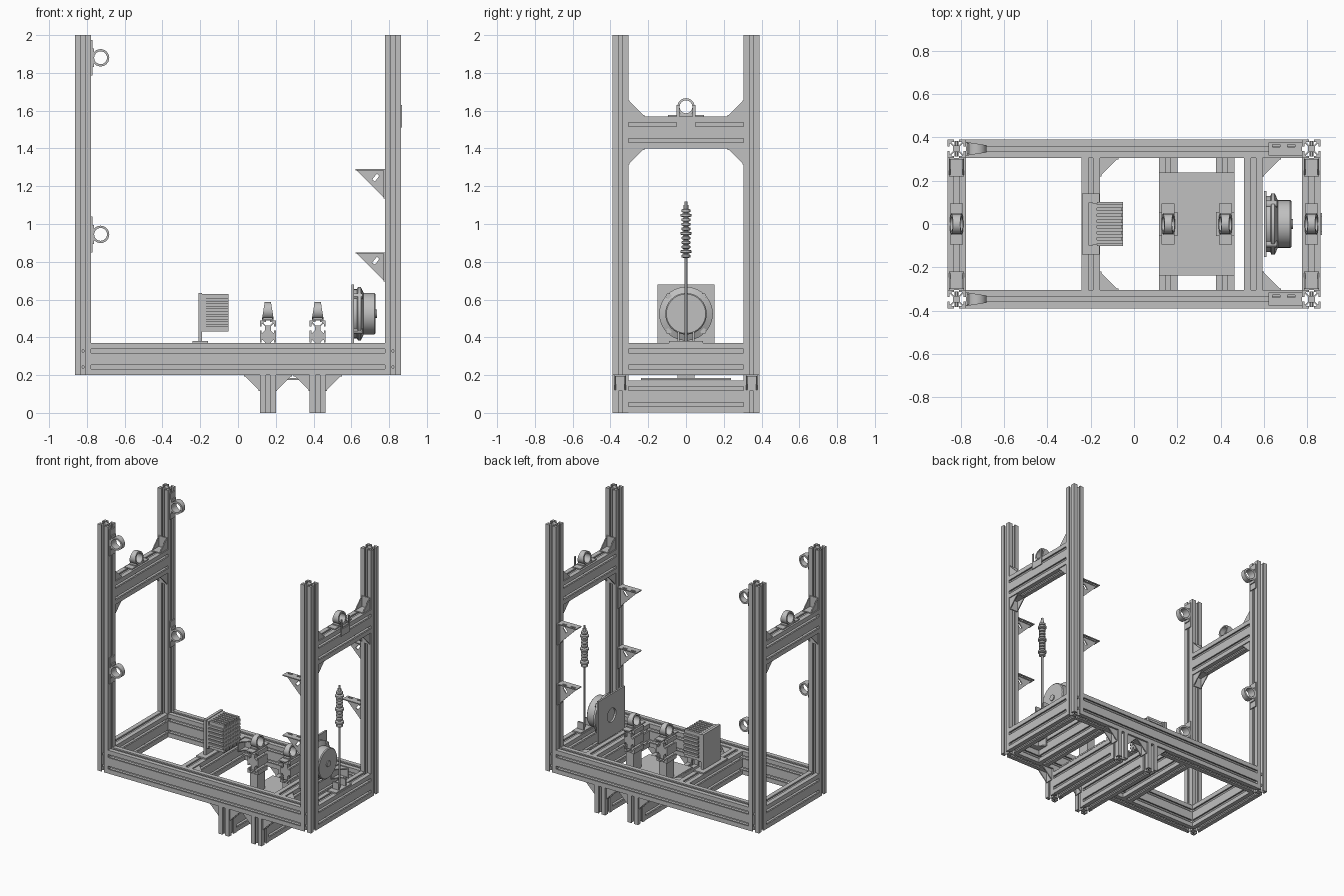
import bpy, bmesh, math
from mathutils import Matrix, Vector

cube = bpy.data.objects.get("Cube")
if cube:
    bpy.data.objects.remove(cube)

SILVER = (0.527, 0.527, 0.527, 1)
GREY = bpy.data.materials.new("silver grey")
GREY.use_nodes = True
GREY.diffuse_color = SILVER
GREY.node_tree.nodes["Principled BSDF"].inputs["Base Color"].default_value = SILVER

C = 0.085          # extrusion cell size
PX, PY = 0.82, 0.3475   # post centres
LOW, TOP = 0.2, 0.37    # base frame heights
made = []


def finish(name, bm):
    bmesh.ops.recalc_face_normals(bm, faces=bm.faces)
    me = bpy.data.meshes.new(name)
    bm.to_mesh(me)
    bm.free()
    ob = bpy.data.objects.new(name, me)
    bpy.context.collection.objects.link(ob)
    me.materials.append(GREY)
    made.append(ob)
    return ob


def prism(name, pts, axis, lo, hi):
    """Extrude a 2D outline along an axis."""
    def place(u, v, t):
        return {"x": (t, u, v), "y": (u, t, v), "z": (u, v, t)}[axis]
    bm = bmesh.new()
    a = [bm.verts.new(place(u, v, lo)) for u, v in pts]
    b = [bm.verts.new(place(u, v, hi)) for u, v in pts]
    bm.faces.new(a)
    bm.faces.new(b)
    for i in range(len(a)):
        j = (i + 1) % len(a)
        bm.faces.new((a[i], a[j], b[j], b[i]))
    return finish(name, bm)


def box(name, x0, x1, y0, y1, z0, z1):
    return prism(name, [(x0, y0), (x1, y0), (x1, y1), (x0, y1)], "z", z0, z1)


def circle(u, v, r, n=24):
    return [(u + r * math.cos(i * math.tau / n), v + r * math.sin(i * math.tau / n)) for i in range(n)]


def lathe(name, prof, axis, origin, n=24):
    """Spin (radius, along) pairs about an axis."""
    bm = bmesh.new()
    rings = []
    for r, t in prof:
        ring = []
        for u, v in circle(0, 0, r, n):
            p = (t, u, v) if axis == "x" else (u, v, t)
            ring.append(bm.verts.new(Vector(origin) + Vector(p)))
        rings.append(ring)
    for a, b in zip(rings, rings[1:]):
        for i in range(n):
            bm.faces.new((a[i], a[(i + 1) % n], b[(i + 1) % n], b[i]))
    bm.faces.new(rings[0])
    bm.faces.new(rings[-1])
    return finish(name, bm)


def cut(ob, cutter):
    """Subtract one object from another and drop the cutter."""
    mod = ob.modifiers.new("cut", "BOOLEAN")
    mod.operation, mod.object, mod.solver, mod.use_self = "DIFFERENCE", cutter, "EXACT", True
    dg = bpy.context.evaluated_depsgraph_get()
    me = bpy.data.meshes.new_from_object(ob.evaluated_get(dg))
    ob.modifiers.clear()
    ob.data = me
    made.remove(cutter)
    bpy.data.objects.remove(cutter)


# Slotted extrusion outline, one cell wide and n cells tall
HALF_SLOT = [(-0.011, 0), (-0.011, 0.01), (-0.024, 0.01), (-0.024, 0.014), (-0.011, 0.027)]
SLOT = HALF_SLOT + [(-s, d) for s, d in reversed(HALF_SLOT)]


def outline(u, v, n):
    w, h = C / 2, n * C / 2
    mids = [(i - (n - 1) / 2) * C for i in range(n)]
    pts = [(-w, -h)] + [(s, -h + d) for s, d in SLOT]
    pts += [(w, -h)] + [(w - d, m + s) for m in mids for s, d in SLOT]
    pts += [(w, h)] + [(-s, h - d) for s, d in SLOT]
    pts += [(-w, h)] + [(-w + d, m - s) for m in reversed(mids) for s, d in SLOT]
    return [(u + a, v + b) for a, b in pts]


def rail(name, axis, u, v, lo, hi, n=2):
    return prism(name, outline(u, v, n), axis, lo, hi)


def bracket(name, corner, a, b, size, width, sides):
    """Corner bracket: two flanges along a and b joined by triangular webs."""
    a, b, o = Vector(a), Vector(b), Vector(corner)
    c = a.cross(b)
    t = 0.007

    def slab(poly, lo, hi):
        p = [[bm.verts.new(o + a * x + b * y + c * z) for x, y in poly] for z in (lo, hi)]
        bm.faces.new(p[0])
        bm.faces.new(p[1])
        for i in range(len(poly)):
            j = (i + 1) % len(poly)
            bm.faces.new((p[0][i], p[0][j], p[1][j], p[1][i]))
    bm = bmesh.new()
    w = width / 2
    slab([(0, 0), (size, 0), (size, t), (0, t)], -w, w)
    slab([(0, 0), (t, 0), (t, size), (0, size)], -w, w)
    for s in sides:
        slab([(0, 0), (size, 0), (0, size)], s * (w - t / 2) - t / 2, s * (w - t / 2) + t / 2)
    return finish(name, bm)


def ring_guide(name, loc, sideways=False):
    """Tapered ring standing on a flanged foot."""
    bm = bmesh.new()
    n, loops = 24, []
    for r, s in ((0.034, -1), (0.046, -1), (0.046, 1), (0.034, 1)):
        loops.append([bm.verts.new((s * (0.032 - 0.16 * v), u, v)) for u, v in circle(0, 0.05, r, n)])
    for k in range(4):
        a, b = loops[k], loops[(k + 1) % 4]
        for i in range(n):
            bm.faces.new((a[i], a[(i + 1) % n], b[(i + 1) % n], b[i]))
    for w, l, h in ((0.06, 0.19, 0.008), (0.05, 0.1, 0.016)):
        m = Matrix.Translation((0, 0, h / 2)) @ Matrix.Diagonal((w, l, h, 1))
        bmesh.ops.create_cube(bm, size=1, matrix=m)
    turn = Matrix(((0, 0, 1), (1, 0, 0), (0, 1, 0))) if sideways else Matrix.Identity(3)
    bmesh.ops.transform(bm, matrix=Matrix.Translation(loc) @ turn.to_4x4(), verts=bm.verts)
    return finish(name, bm)


# Posts and long side rails
IN_X, IN_Y = PX - C / 2, PY - C / 2
MID = (LOW + TOP) / 2
for sy in (-1, 1):
    for sx in (-1, 1):
        rail("corner_post", "z", sx * PX, sy * PY, LOW, 2, 1)
        for z in (LOW + C / 2, TOP - C / 2):
            prism("post_bolt", circle(sx * PX, z, 0.009, 6), "y", sy * PY - 0.035, sy * PY + 0.035)
    rail("side_rail", "x", sy * PY, MID, -IN_X, IN_X)

# End rails, upper cross rails and their corner brackets
for sx in (-1, 1):
    rail("end_rail", "y", sx * PX, MID, -IN_Y, IN_Y)
    rail("upper_cross_rail", "y", sx * PX, 1.485, -IN_Y, IN_Y)
    ring_guide("cross_rail_ring", (sx * PX, 0, 1.57))
    for sy in (-1, 1):
        for z, up in ((1.57, 1), (1.4, -1)):
            bracket("cross_rail_bracket", (sx * PX, sy * IN_Y, z), (0, -sy, 0), (0, 0, up), C, 0.07, (-1, 1))

# Inner cross rails of the base
for x in (-0.2, 0.552):
    rail("inner_cross_rail", "y", x, MID, -IN_Y, IN_Y)
    for sy in (-1, 1):
        bracket("inner_bracket", (x + C / 2, sy * IN_Y, TOP - C / 2),
                (1, 0, 0), (0, -sy, 0), C, 0.07, (-1, 1))

# Hanging lower rails, pedestals and tray
for x in (0.158, 0.422):
    rail("lower_rail", "y", x, 0.0875, -IN_Y, IN_Y)
    for sy in (-1, 1):
        rail("short_leg", "z", x, sy * PY, 0, LOW, 1)
        for sx in (-1, 1):
            bracket("leg_bracket", (x + sx * C / 2, sy * PY, LOW), (sx, 0, 0), (0, 0, -1), C, 0.06, (-1, 1))
    box("pedestal_spacer", x - 0.03, x + 0.03, -0.045, 0.045, 0.185, 0.32)
    rail("pedestal", "y", x, 0.405, -0.055, 0.055)
    ring_guide("pedestal_ring", (x, 0, 0.49))
box("tray_plate", 0.115, 0.465, -0.237, 0.237, 0.174, 0.185)

# Large slotted shelf brackets on the left-hand posts
for sy in (-1, 1):
    for z in (1.29, 0.85):
        y = sy * PY
        shelf = bracket("shelf_bracket", (IN_X, y, z), (-1, 0, 0), (0, 0, -1), 0.155, 0.06, (0,))
        hole = [(0.71, z - 0.055), (0.725, z - 0.065), (0.748, z - 0.035), (0.735, z - 0.024)]
        cut(shelf, prism("hole_cutter", hole, "y", y - 0.01, y + 0.01))
        for x in (0.64, 0.71):
            cut(shelf, box("slot_cutter", x, x + 0.035, y + 0.008, y + 0.02, z - 0.02, z + 0.02))

# Cable rings on the right-hand posts
for sy in (-1, 1):
    for z in (1.88, 0.945):
        ring_guide("post_ring", (-IN_X, sy * PY, z), True)

# Forked plate on the outer face of one upper rail
fork = [(-0.05, 1.51), (0.05, 1.51), (0.05, 1.63), (0.035, 1.63),
        (0.035, 1.56), (-0.035, 1.56), (-0.035, 1.63), (-0.05, 1.63)]
prism("fork_plate", fork, "x", PX + C / 2, PX + C / 2 + 0.007)

# Finned motor on its upright plate
box("motor_foot", -0.24, -0.16, -0.14, 0.14, TOP, 0.38)
box("motor_plate", -0.21, -0.19, -0.1, 0.1, 0.38, 0.635)
box("motor_flange", -0.19, -0.17, -0.095, 0.095, 0.43, 0.63)
box("motor_body", -0.17, -0.055, -0.085, 0.085, 0.445, 0.615)
for i in range(7):
    d = (i - 3) * 0.027
    box("motor_top_fin", -0.17, -0.05, d - 0.008, d + 0.008, 0.43, 0.63)
for i in range(6):
    d = (i - 2.5) * 0.027
    box("motor_side_fin", -0.17, -0.05, -0.102, 0.102, 0.522 + d, 0.538 + d)

# Round drive unit on a square plate
HUB = (0, 0, 0.525)
plate = box("drive_plate", 0.6, 0.613, -0.152, 0.152, TOP, 0.68)
lathe("drive_drum", [(0.13, 0.613), (0.13, 0.63), (0.142, 0.635), (0.142, 0.65), (0.11, 0.665),
                     (0.11, 0.722), (0.104, 0.728)], "x", HUB, 40)
lathe("drive_shaft", [(0.022, 0.72), (0.022, 0.735)], "x", HUB)
cut(plate, prism("bore_cutter", circle(0, HUB[2], 0.05), "x", 0.59, 0.62))
for i in range(4):
    a = math.pi / 4 + i * math.pi / 2
    spot = (0, 0.13 * math.cos(a), HUB[2] + 0.13 * math.sin(a))
    lathe("drive_bolt", [(0.016, 0.613), (0.016, 0.66)], "x", spot, 12)

# Upright rod with a stack of bushings
box("rod_foot", 0.785, 0.855, -0.09, 0.09, TOP, 0.38)
for sy in (-1, 1):
    box("rod_lug", 0.795, 0.845, sy * 0.04 - 0.006, sy * 0.04 + 0.006, 0.38, 0.43)
lathe("rod", [(0.008, 0.38), (0.008, 1.12)], "z", (PX, 0, 0), 12)
stack = []
for i in range(11):
    z = 0.82 + i * 0.024
    r = 0.03 if i in (1, 5, 9) else 0.023
    stack += [(0.013, z), (r, z + 0.004), (r, z + 0.016), (0.013, z + 0.02)]
lathe("rod_bushings", stack, "z", (PX, 0, 0), 16)
lathe("rod_tip", [(0.012, 1.08), (0.012, 1.1)], "z", (PX, 0, 0), 12)

# Smooth only the rounded surfaces
bpy.ops.object.select_all(action="DESELECT")
for ob in made:
    ob.select_set(True)
bpy.context.view_layer.objects.active = made[0]
bpy.ops.object.shade_smooth_by_angle(angle=math.radians(30))
